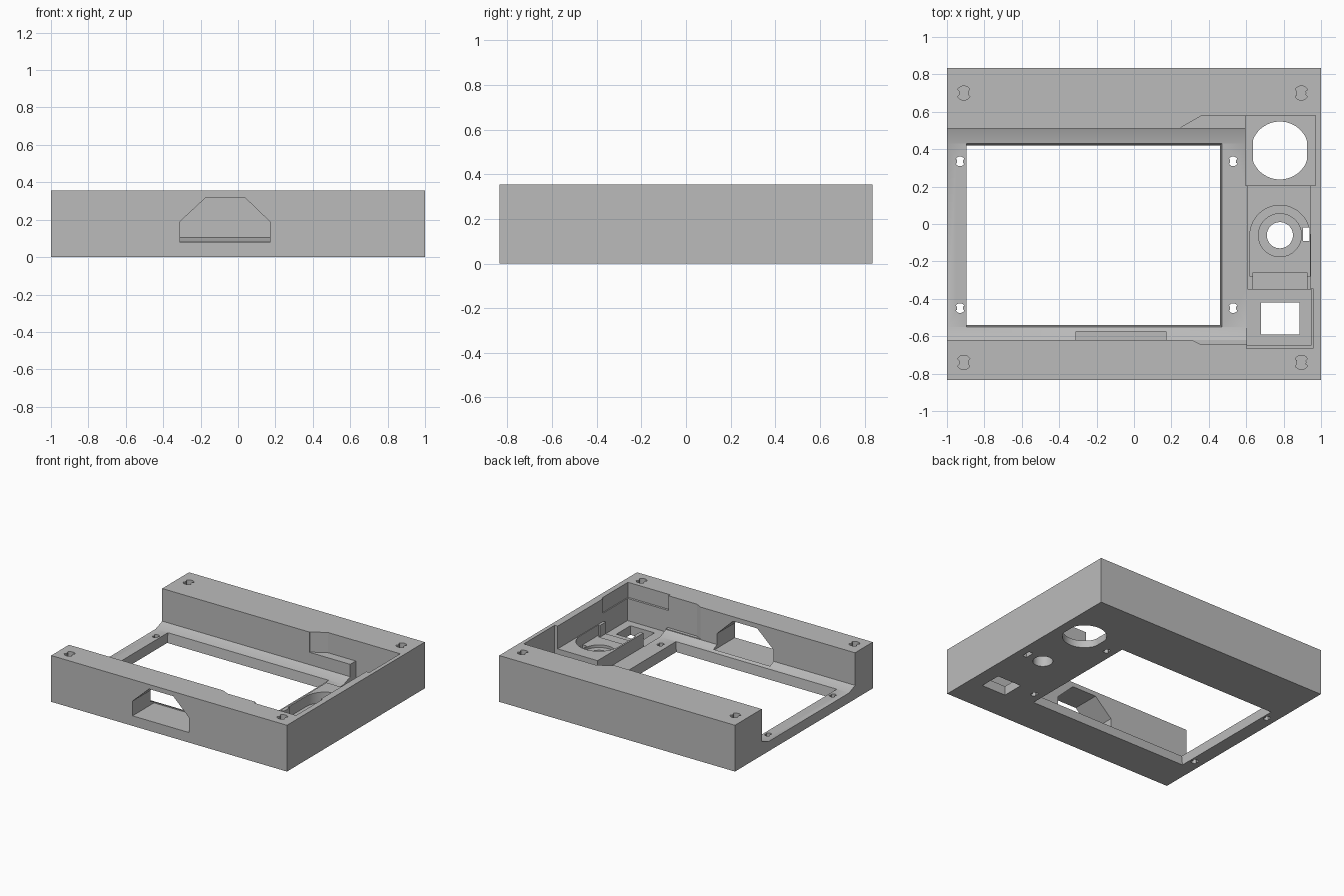
import bpy, bmesh, math
from mathutils import Vector

cube = bpy.data.objects.get("Cube")
if cube:
    bpy.data.objects.remove(cube, do_unlink=True)

gray = bpy.data.materials.new("plain gray")
gray.use_nodes = True
tone = (0.5, 0.5, 0.5, 1)
gray.diffuse_color = tone
gray.node_tree.nodes["Principled BSDF"].inputs["Base Color"].default_value = tone

H = 0.355      # case height
TOP = 0.42     # cutters end above the case
FLOOR = 0.075  # plate thickness
LOW = -0.05    # through cutters start below the case


def prism(name, outline, lo, hi, axis="z", end_outline=None):
    """Extrude an outline along an axis, optionally tapering to another outline."""
    place = {"x": lambda a, b, c: (c, a, b),
             "y": lambda a, b, c: (a, c, b),
             "z": lambda a, b, c: (a, b, c)}[axis]
    bm = bmesh.new()
    start = [bm.verts.new(place(a, b, lo)) for a, b in outline]
    end = [bm.verts.new(place(a, b, hi)) for a, b in end_outline or outline]
    bm.faces.new(start)
    bm.faces.new(end)
    n = len(start)
    for i in range(n):
        j = (i + 1) % n
        bm.faces.new((start[i], start[j], end[j], end[i]))
    bmesh.ops.recalc_face_normals(bm, faces=bm.faces)
    mesh = bpy.data.meshes.new(name)
    bm.to_mesh(mesh)
    bm.free()
    mesh.materials.append(gray)
    obj = bpy.data.objects.new(name, mesh)
    bpy.context.collection.objects.link(obj)
    return obj


def rect(x0, x1, y0, y1):
    return [(x0, y0), (x1, y0), (x1, y1), (x0, y1)]


def circle(x, y, r, n=48, flat=9):
    """Circle whose sides may be cut flat at a given half width."""
    pts = []
    for i in range(n):
        a = math.tau * (i + 0.5) / n
        pts.append((x + max(-flat, min(flat, r * math.cos(a))), y + r * math.sin(a)))
    return pts


def keyhole(x, y, r, n=24):
    """Round hole pinched at both sides."""
    pts = []
    for i in range(n):
        a = math.tau * i / n
        k = 0.62 if abs(math.sin(a)) < 0.4 else 1
        pts.append((x + k * r * math.cos(a), y + r * math.sin(a)))
    return pts


case = prism("case_body", rect(-1, 1, -0.835, 0.835), 0, H)


def cut(name, *args, **kw):
    tool = prism(name, *args, **kw)
    tool.hide_render = True
    mod = case.modifiers.new(name, "BOOLEAN")
    mod.operation = "DIFFERENCE"
    mod.solver = "EXACT"
    mod.object = tool
    bpy.context.view_layer.objects.active = case
    bpy.ops.object.modifier_apply(modifier=mod.name)
    bpy.data.objects.remove(tool, do_unlink=True)


# Main channel, open at one end, with sloped floor edges
cut("channel", [(-0.62, TOP), (-0.62, 0.105), (-0.55, FLOOR),
                (0.43, FLOOR), (0.51, 0.105), (0.51, TOP)], -1.1, 0.607, axis="x")

# Tapered display window
cut("window", rect(-0.895, 0.455, -0.535, 0.415), LOW, 0.08,
    end_outline=rect(-0.895, 0.47, -0.55, 0.43))

# Side bay: back pocket, middle block top, front pocket
cut("back_pocket", rect(0.595, 0.97, 0.205, 0.58), 0.055, TOP)
cut("block_top", rect(0.6, 0.945, -0.36, 0.21), 0.18, TOP)
cut("front_pocket", rect(0.605, 0.95, -0.648, -0.35), 0.07, TOP)
cut("front_pocket_ledge", rect(0.602, 0.958, -0.665, -0.345), 0.24, TOP)

# Shallow recesses along the channel walls
cut("back_recess", [(0.25, 0.5), (0.25, 0.515), (0.36, 0.578), (0.62, 0.578), (0.62, 0.5)],
    0.2, TOP)
cut("front_recess", [(0.31, -0.61), (0.31, -0.62), (0.36, -0.645), (0.62, -0.645), (0.62, -0.61)],
    0.11, TOP)

# Arched seat in the middle block
arch = [(0.62, -0.28), (0.94, -0.28)]
for i in range(25):
    a = math.pi * i / 24
    arch.append((0.78 + 0.16 * math.cos(a), -0.06 + 0.16 * math.sin(a)))
cut("arched_seat", arch, 0.1, TOP)
cut("seat_passage", rect(0.635, 0.925, -0.37, -0.26), 0.09, TOP)
cut("seat_ring", circle(0.78, -0.06, 0.115), 0.08, 0.2)

# Openings through the floor
cut("seat_hole", circle(0.78, -0.06, 0.07), LOW, 0.2)
cut("seat_slot", rect(0.903, 0.939, -0.09, -0.02), LOW, 0.2)
cut("large_round_hole", circle(0.78, 0.393, 0.155, flat=0.145), LOW, 0.2)
cut("square_hole", rect(0.68, 0.885, -0.59, -0.42), LOW, 0.2)

# Cable opening in the front wall
cut("front_opening", [(-0.31, FLOOR + 0.002), (0.17, FLOOR + 0.002), (0.17, 0.19),
                      (0.035, 0.32), (-0.17, 0.32), (-0.31, 0.19)], -0.9, -0.575, axis="y")

# Screw holes: blind in the corners, through around the window
for x in (-0.91, 0.895):
    for y in (-0.74, 0.7):
        cut("corner_hole", keyhole(x, y, 0.038), 0.15, TOP)
for x in (-0.93, 0.53):
    for y in (-0.45, 0.335):
        cut("window_screw_hole", keyhole(x, y, 0.026), LOW, 0.2)

bpy.ops.object.select_all(action="DESELECT")
case.select_set(True)
bpy.context.view_layer.objects.active = case
bpy.ops.object.shade_smooth_by_angle(angle=math.radians(25))
